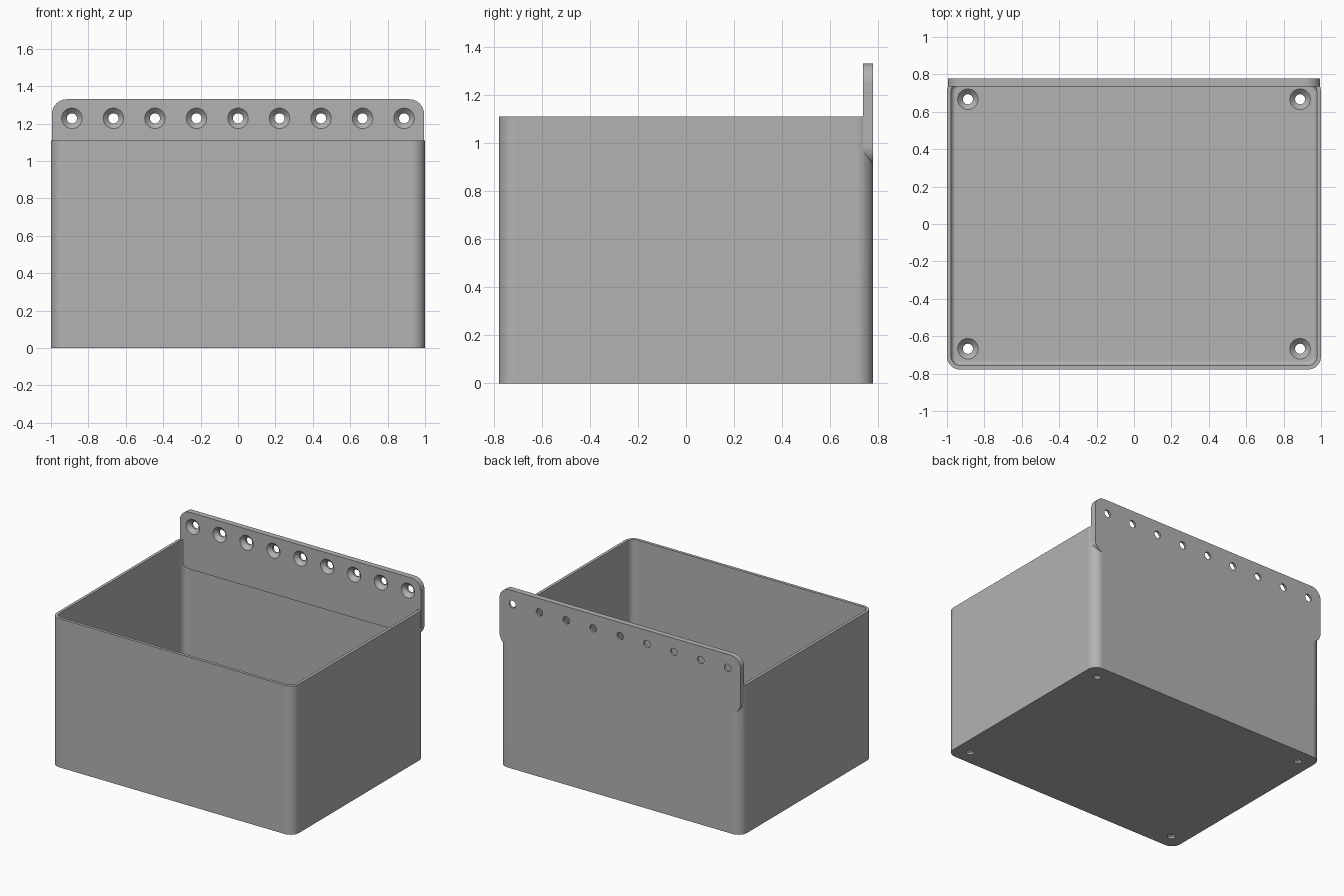
import bpy
import math
from mathutils import Matrix

cube = bpy.data.objects.get("Cube")
if cube:
    bpy.data.objects.remove(cube, do_unlink=True)

HX, HY, HEIGHT = 1.0, 0.778, 1.11      # outer half sizes and wall height
WALL, FLOOR, CORNER, FILLET = 0.022, 0.043, 0.07, 0.025
PLATE_FRONT, PLATE_BOTTOM, PLATE_TOP = 0.735, 0.905, 1.33

grey = bpy.data.materials.new("plain grey")
grey.use_nodes = True
grey.diffuse_color = (0.45, 0.45, 0.45, 1)
grey.node_tree.nodes["Principled BSDF"].inputs["Base Color"].default_value = grey.diffuse_color


def rounded_rect(hx, hy, r, z, seg=10):
    """Ring of points around a rounded rectangle."""
    ring = []
    for i, (sx, sy) in enumerate([(1, 1), (-1, 1), (-1, -1), (1, -1)]):
        for k in range(seg + 1):
            a = (i + k / seg) * math.pi / 2
            ring.append((sx * (hx - r) + r * math.cos(a), sy * (hy - r) + r * math.sin(a), z))
    return ring


def circle(r, z, n=32):
    return [(r * math.cos(math.tau * k / n), r * math.sin(math.tau * k / n), z) for k in range(n)]


def loft(name, rings, placements=(Matrix(),)):
    """Closed solid through stacked rings, repeated at every placement."""
    verts, faces = [], []
    n = len(rings[0])
    for m in placements:
        base = len(verts)
        verts += [m @ v for v in map(Matrix.Translation, [p for ring in rings for p in ring])]
        for j in range(len(rings) - 1):
            a, b = base + j * n, base + (j + 1) * n
            faces += [(a + k, a + (k + 1) % n, b + (k + 1) % n, b + k) for k in range(n)]
        top = base + (len(rings) - 1) * n
        faces += [tuple(range(base + n - 1, base - 1, -1)), tuple(range(top, top + n))]
    mesh = bpy.data.meshes.new(name)
    mesh.from_pydata([v.to_translation() for v in verts], [], faces)
    mesh.materials.append(grey)
    obj = bpy.data.objects.new(name, mesh)
    bpy.context.collection.objects.link(obj)
    return obj


def activate(obj):
    bpy.ops.object.select_all(action='DESELECT')
    obj.select_set(True)
    bpy.context.view_layer.objects.active = obj


def combine(obj, other, operation):
    """Apply a boolean and remove the second solid."""
    mod = obj.modifiers.new(operation.title(), 'BOOLEAN')
    mod.operation, mod.object, mod.solver = operation, other, 'EXACT'
    activate(obj)
    bpy.ops.object.modifier_apply(modifier=mod.name)
    bpy.data.objects.remove(other, do_unlink=True)


# Bin body with a hollow that is filleted around the floor
storage_bin = loft("storage_bin", [rounded_rect(HX, HY, CORNER, z) for z in (0, HEIGHT)])
hollow_rings = []
for k in range(7):
    a = k / 6 * math.pi / 2
    inset = WALL + FILLET * (1 - math.sin(a))
    hollow_rings.append(rounded_rect(HX - inset, HY - inset, CORNER - inset,
                                     FLOOR + FILLET * (1 - math.cos(a))))
hollow_rings.append(rounded_rect(HX - WALL, HY - WALL, CORNER - WALL, HEIGHT + 0.1))
combine(storage_bin, loft("hollow", hollow_rings), 'DIFFERENCE')

# Mounting plate along the back
upright = Matrix.Rotation(math.pi / 2, 4, 'X')
middle = (PLATE_TOP + PLATE_BOTTOM) / 2
plate = loft("mounting_plate",
             [rounded_rect(0.995, (PLATE_TOP - PLATE_BOTTOM) / 2, 0.08, z) for z in (-HY, -PLATE_FRONT)],
             [Matrix.Translation((0, 0, middle)) @ upright])
combine(storage_bin, plate, 'UNION')

# Countersunk screw holes: a row in the plate, one in each floor corner
places = [Matrix.Translation((i * 0.222, PLATE_FRONT, 1.228)) @ upright for i in range(-4, 5)]
places += [Matrix.Translation((sx * 0.888, sy * 0.667, FLOOR)) for sx in (-1, 1) for sy in (-1, 1)]
holes = loft("screw_holes", [circle(0.027, -0.1), circle(0.027, -0.028),
                             circle(0.055, 0), circle(0.065, 0.01)], places)
combine(storage_bin, holes, 'DIFFERENCE')

# Smooth rounded corners, crisp edges
activate(storage_bin)
bpy.ops.object.shade_smooth_by_angle(angle=math.radians(30))
weighted = storage_bin.modifiers.new("Weighted Normals", 'WEIGHTED_NORMAL')
weighted.keep_sharp = True
